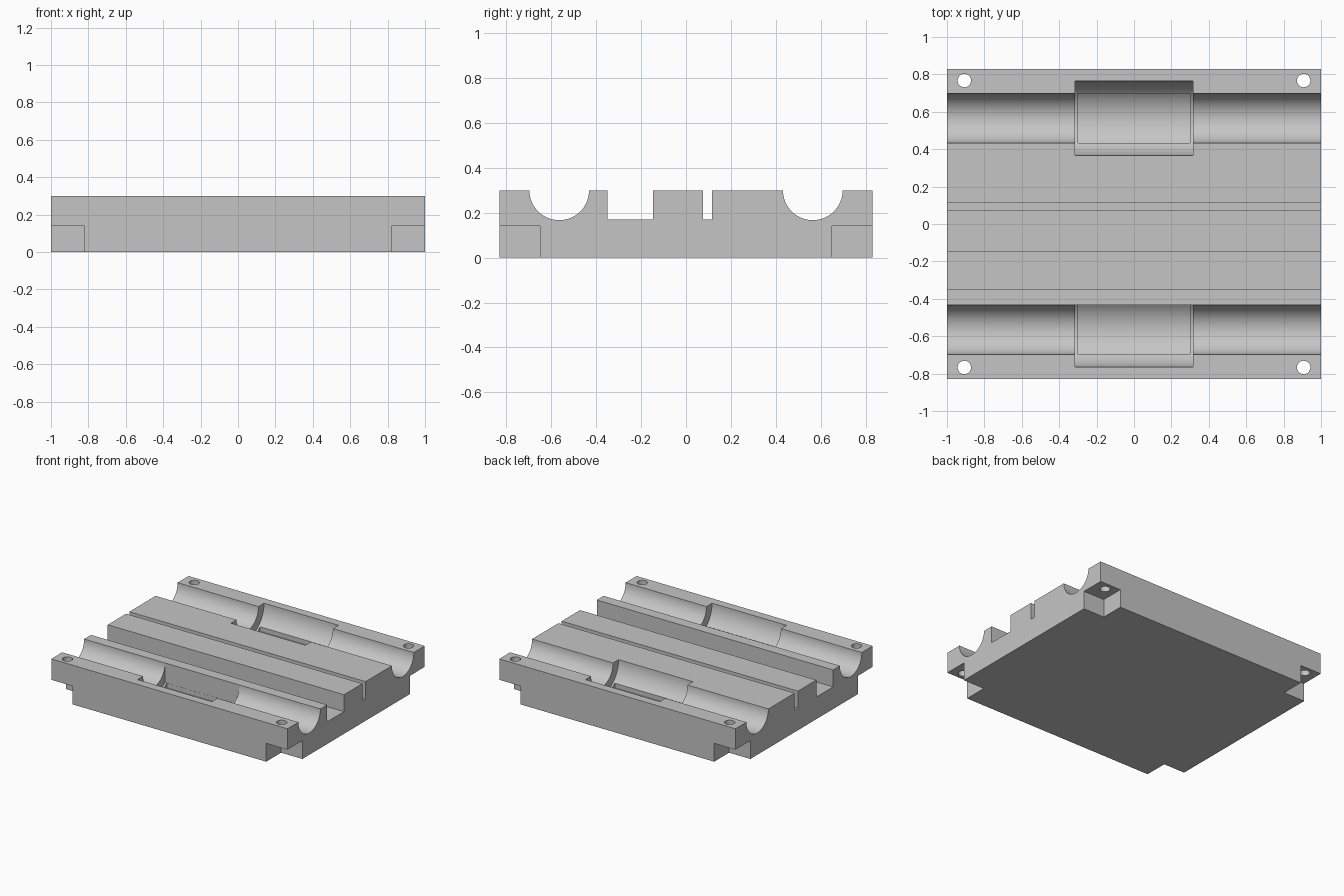
import bpy, bmesh
from math import sin, cos, pi

cube = bpy.data.objects.get("Cube")
if cube:
    bpy.data.objects.remove(cube, do_unlink=True)

HALF_Y, TOP, FLOOR = 0.83, 0.30, 0.17
ROD_Y, ROD_R, POCKET_R = 0.565, 0.133, 0.20

grey = bpy.data.materials.new("plain grey")
grey.use_nodes = True
colour = (0.56, 0.56, 0.56, 1)
grey.diffuse_color = colour
grey.node_tree.nodes["Principled BSDF"].inputs["Base Color"].default_value = colour


def add_object(name, bm):
    bmesh.ops.recalc_face_normals(bm, faces=bm.faces)
    mesh = bpy.data.meshes.new(name)
    bm.to_mesh(mesh)
    bm.free()
    mesh.materials.append(grey)
    obj = bpy.data.objects.new(name, mesh)
    bpy.context.collection.objects.link(obj)
    return obj


def prism(name, profile, half_length):
    """Extrude a (y, z) outline along x, centred."""
    bm = bmesh.new()
    face = bm.faces.new([bm.verts.new((-half_length, y, z)) for y, z in profile])
    side = bmesh.ops.extrude_face_region(bm, geom=[face])
    verts = [v for v in side["geom"] if isinstance(v, bmesh.types.BMVert)]
    bmesh.ops.translate(bm, verts=verts, vec=(2 * half_length, 0, 0))
    return add_object(name, bm)


def arc(cy, cz, r, steps=32):
    """Lower half circle, running towards +y."""
    return [(cy - r * cos(pi * i / steps), cz - r * sin(pi * i / steps))
            for i in range(steps + 1)]


def cut(target, cutter):
    mod = target.modifiers.new("cut", 'BOOLEAN')
    mod.operation = 'DIFFERENCE'
    mod.solver = 'EXACT'
    mod.object = cutter
    bpy.context.view_layer.objects.active = target
    bpy.ops.object.modifier_apply(modifier=mod.name)
    bpy.data.objects.remove(cutter, do_unlink=True)


def slot(y0, y1):
    return [(y0, TOP), (y0, FLOOR), (y1, FLOOR), (y1, TOP)]


# Plate with two rod channels, a wide slot and a narrow slot
outline = [(-HALF_Y, 0), (-HALF_Y, TOP)]
outline += arc(-ROD_Y, TOP, ROD_R)
outline += slot(-0.35, -0.147) + slot(0.075, 0.115)
outline += arc(ROD_Y, TOP, ROD_R)
outline += [(HALF_Y, TOP), (HALF_Y, 0)]
plate = prism("base_plate", outline, 1.0)

# Bearing pockets; the front one keeps the thin rib beside the wide slot
for side in (-1, 1):
    limit = -ROD_Y + ROD_R if side < 0 else HALF_Y
    pts = [(y, z) for y, z in arc(side * ROD_Y, TOP, POCKET_R, 48) if y < limit]
    if side < 0:
        pts.append((limit, pts[-1][1]))
    pts = [(pts[0][0], TOP + 0.1)] + pts + [(pts[-1][0], TOP + 0.1)]
    cut(plate, prism("pocket_cutter", pts, 0.315))

    # Shallow relief in the pocket floor
    w = ROD_R - 0.001
    y0, y1 = side * ROD_Y - w, side * ROD_Y + w
    pts = [(y, z) for y, z in arc(side * ROD_Y, TOP - 0.035, POCKET_R, 48)
           if y0 < y < y1]
    pts = [(y0, TOP), (y0, pts[0][1])] + pts + [(y1, pts[-1][1]), (y1, TOP)]
    cut(plate, prism("relief_cutter", pts, 0.30))

# Corner notches underneath and the screw holes above them
for sx in (-1, 1):
    for sy in (-1, 1):
        bm = bmesh.new()
        bmesh.ops.create_cube(bm, size=0.36)
        bmesh.ops.translate(bm, verts=bm.verts,
                            vec=(sx, sy * HALF_Y, 0.14 - 0.18))
        cut(plate, add_object("notch_cutter", bm))
        bm = bmesh.new()
        bmesh.ops.create_cone(bm, cap_ends=True, segments=32, radius1=0.036,
                              radius2=0.036, depth=1)
        bmesh.ops.translate(bm, verts=bm.verts, vec=(sx * 0.907, sy * 0.767, 0.2))
        cut(plate, add_object("hole_cutter", bm))

bpy.ops.object.select_all(action='DESELECT')
plate.select_set(True)
bpy.context.view_layer.objects.active = plate
bpy.ops.object.shade_smooth_by_angle(angle=pi / 6)
